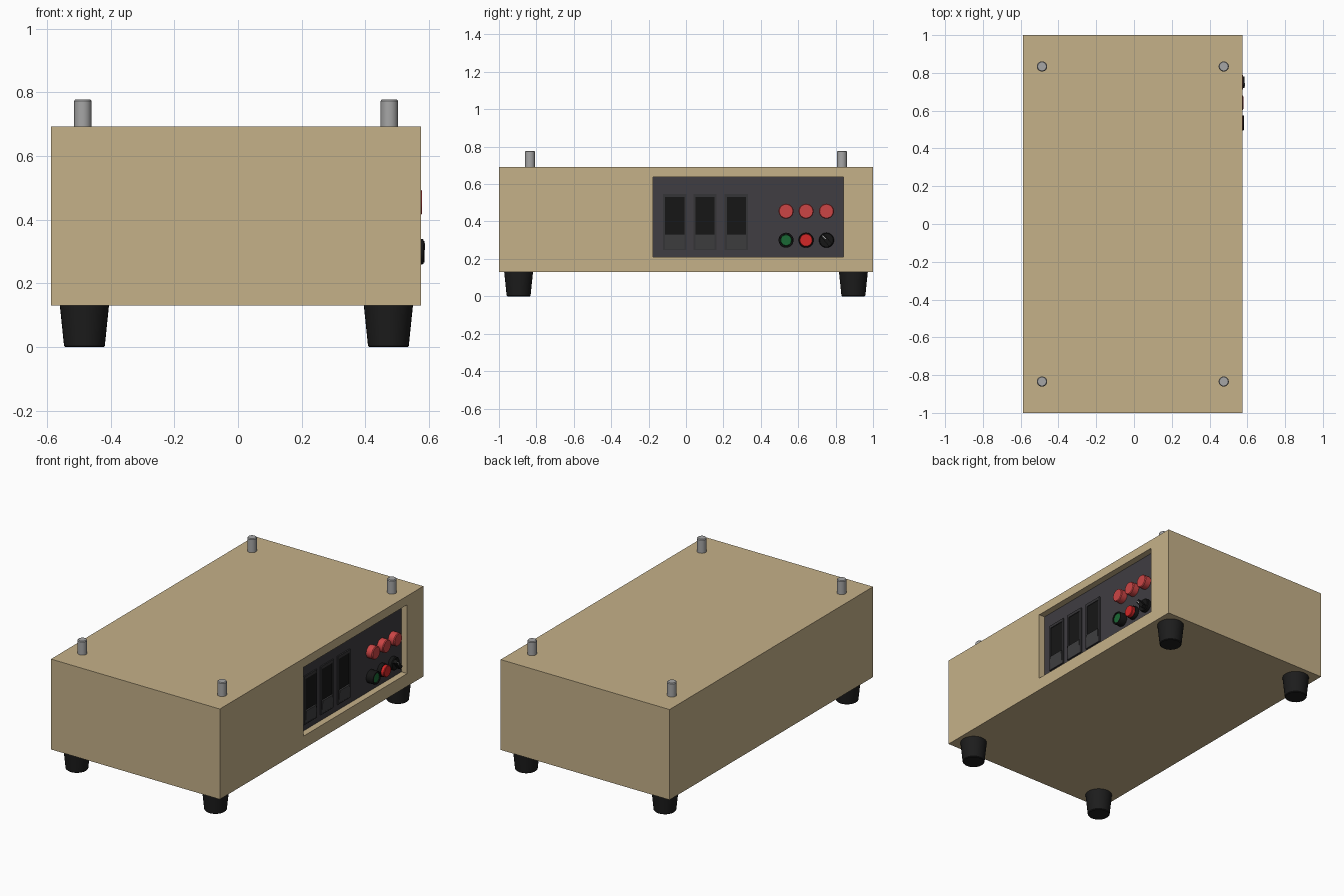
import bpy, bmesh, math
from mathutils import Matrix, Vector

if "Cube" in bpy.data.objects:
    bpy.data.objects.remove(bpy.data.objects["Cube"])


def material(name, r, g, b):
    m = bpy.data.materials.new(name)
    m.diffuse_color = (r, g, b, 1)
    m.use_nodes = True
    m.node_tree.nodes["Principled BSDF"].inputs["Base Color"].default_value = m.diffuse_color
    return m


TAN = material("tan_paint", 0.56, 0.44, 0.25)
PANEL = material("panel_charcoal", 0.05, 0.047, 0.054)
FRAME = material("frame_dark_grey", 0.036, 0.035, 0.038)
BLACK = material("black", 0.008, 0.008, 0.008)
LEVER = material("lever_grey", 0.05, 0.05, 0.052)
RUBBER = material("rubber", 0.012, 0.012, 0.012)
STEEL = material("steel", 0.38, 0.38, 0.38)
LAMP = material("lamp_red", 0.60, 0.06, 0.06)
RED = material("button_red", 0.65, 0.02, 0.02)
GREEN = material("button_green", 0.01, 0.14, 0.035)
WHITE = material("pointer_white", 0.8, 0.8, 0.8)


def finish(bm, name, mat, smooth=False):
    bmesh.ops.recalc_face_normals(bm, faces=bm.faces)
    me = bpy.data.meshes.new(name)
    bm.to_mesh(me)
    bm.free()
    me.materials.append(mat)
    ob = bpy.data.objects.new(name, me)
    bpy.context.collection.objects.link(ob)
    if smooth:
        bpy.ops.object.select_all(action='DESELECT')
        ob.select_set(True)
        bpy.context.view_layer.objects.active = ob
        bpy.ops.object.shade_smooth_by_angle(angle=math.radians(35))
    return ob


def loft(name, rings, mat, smooth=False):
    """Closed skin through rings of points, capped at both ends."""
    bm = bmesh.new()
    rows = [[bm.verts.new(p) for p in ring] for ring in rings]
    n = len(rows[0])
    for a, b in zip(rows, rows[1:]):
        for i in range(n):
            j = (i + 1) % n
            bm.faces.new((a[i], a[j], b[j], b[i]))
    bm.faces.new(rows[0])
    bm.faces.new(rows[-1])
    return finish(bm, name, mat, smooth)


def rect(x, y0, y1, z0, z1):
    return [(x, y0, z0), (x, y1, z0), (x, y1, z1), (x, y0, z1)]


def block(name, x0, x1, y0, y1, z0, z1, mat):
    return loft(name, [rect(x0, y0, y1, z0, z1), rect(x1, y0, y1, z0, z1)], mat)


def turned(name, origin, profile, mat, axis='Z', n=32):
    """Lathe a (radius, height) profile about Z or X through origin."""
    rings = []
    for r, h in profile:
        ring = []
        for i in range(n):
            a = 2 * math.pi * i / n
            c, s = r * math.cos(a), r * math.sin(a)
            p = Vector((c, s, h)) if axis == 'Z' else Vector((h, c, s))
            ring.append(p + Vector(origin))
        rings.append(ring)
    return loft(name, rings, mat, True)


# Cabinet with the panel recess in its right side
X0, X1, XP = -0.587, 0.575, 0.535
Z0, Z1 = 0.13, 0.692
OPEN = (-0.176, 0.842, 0.209, 0.637)
loft("cabinet", [rect(X0, -1, 1, Z0, Z1), rect(X1, -1, 1, Z0, Z1),
                 rect(X1, *OPEN), rect(XP - 0.01, *OPEN)], TAN)
block("control_panel", XP - 0.01, XP, *OPEN, PANEL)

# Feet and top pegs at the four corners
for sx, side in ((-1, "left"), (1, "right")):
    for sy, end in ((-1, "front"), (1, "back")):
        turned(f"foot_{end}_{side}", (-0.005 + sx * 0.477, sy * 0.895, 0),
               [(0.060, 0), (0.064, 0.004), (0.077, Z0)], RUBBER)
        turned(f"peg_{end}_{side}", (-0.006 + sx * 0.481, sy * 0.834, 0),
               [(0.027, Z1 - 0.01), (0.027, 0.773), (0.023, 0.778)], STEEL)

# Breaker switches: raised frame, dark window, sloping lever
for k, yc in enumerate((-0.06, 0.102, 0.269), 1):
    a, b = yc - 0.062, yc + 0.062
    c, d = yc - 0.051, yc + 0.051
    loft(f"breaker_frame_{k}", [rect(XP - 0.003, a, b, 0.248, 0.548),
                                rect(XP + 0.008, a, b, 0.248, 0.548),
                                rect(XP + 0.008, c, d, 0.254, 0.53),
                                rect(XP + 0.001, c, d, 0.254, 0.53)], FRAME)
    block(f"breaker_window_{k}", XP, XP + 0.004, c, d, 0.334, 0.53, BLACK)
    side = [(XP, 0.254), (XP + 0.007, 0.254), (XP + 0.014, 0.334), (XP, 0.334)]
    loft(f"breaker_lever_{k}", [[(x, y, z) for x, z in side] for y in (c, d)], LEVER)

# Upper row: red indicator lamps
COLS = (0.535, 0.642, 0.751)
for k, y in enumerate(COLS, 1):
    turned(f"lamp_{k}", (XP, y, 0.455),
           [(0.040, -0.003), (0.040, 0.038), (0.036, 0.043)], LAMP, 'X')

# Lower row: guarded green button, red button, selector knob
ZL = 0.30
turned("green_button_guard", (XP, COLS[0], ZL),
       [(0.040, -0.003), (0.040, 0.043), (0.038, 0.047), (0.031, 0.047),
        (0.031, 0.03)], BLACK, 'X')
turned("green_button", (XP, COLS[0], ZL),
       [(0.030, 0.02), (0.030, 0.041), (0.028, 0.043)], GREEN, 'X')
turned("red_button_base", (XP, COLS[1], ZL),
       [(0.040, -0.003), (0.040, 0.021), (0.038, 0.024)], BLACK, 'X')
turned("red_button", (XP, COLS[1], ZL),
       [(0.035, 0.02), (0.035, 0.042), (0.032, 0.046)], RED, 'X')
turned("selector_base", (XP, COLS[2], ZL),
       [(0.040, -0.003), (0.040, 0.021), (0.036, 0.026)], BLACK, 'X')

# Selector handle and pointer, turned to the upper left
turn = Matrix.Translation((XP, COLS[2], ZL)) @ Matrix.Rotation(math.radians(40), 4, 'X')
handle = block("selector_handle", 0.02, 0.051, -0.011, 0.011, -0.035, 0.035, BLACK)
pointer = block("selector_pointer", 0.05, 0.052, -0.002, 0.002, 0.008, 0.033, WHITE)
for ob in (handle, pointer):
    ob.matrix_world = turn
